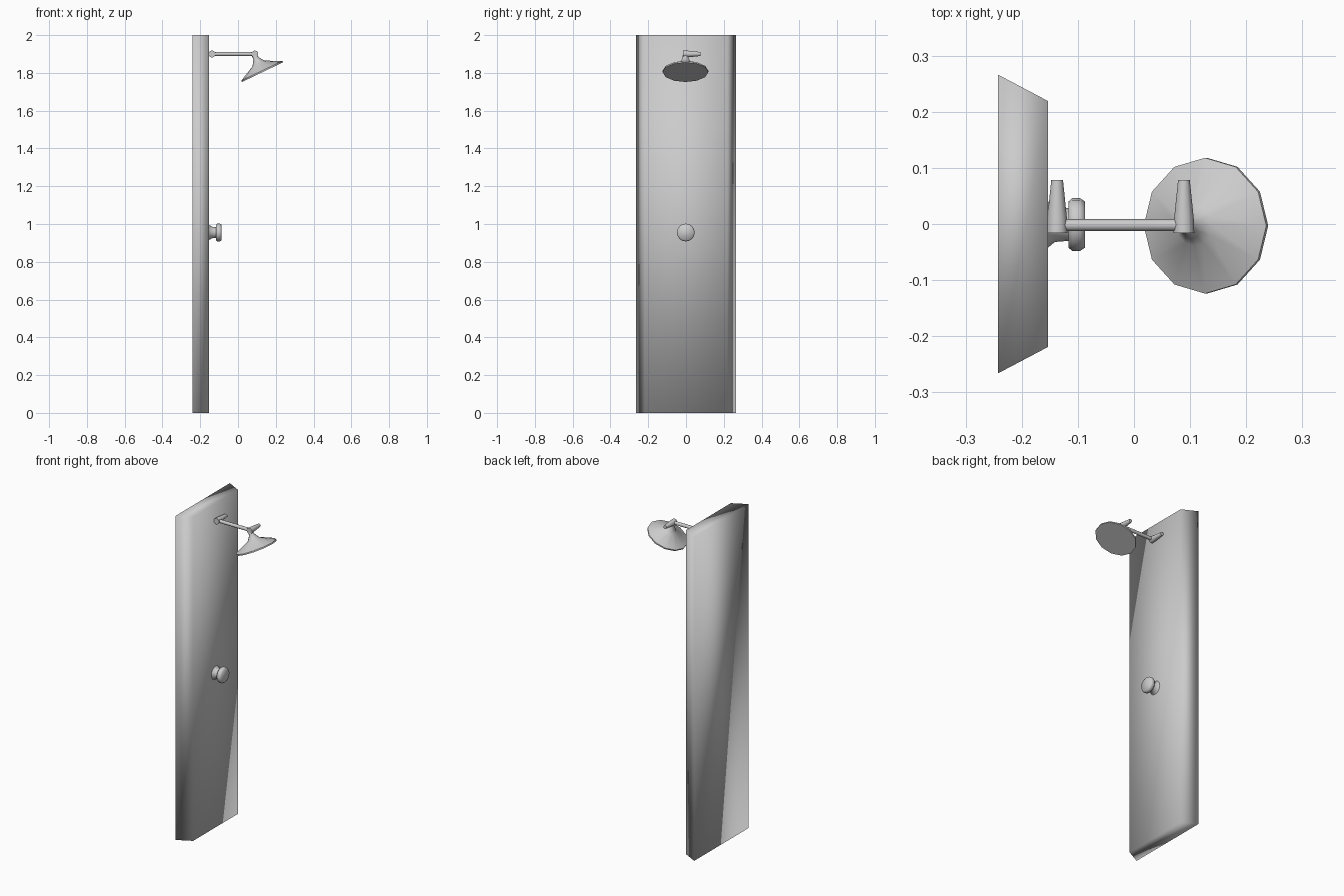
import bpy, bmesh, math
from mathutils import Vector

cube = bpy.data.objects.get("Cube")
if cube:
    bpy.data.objects.remove(cube, do_unlink=True)

grey = bpy.data.materials.new("plain grey")
grey.use_nodes = True
colour = (0.6, 0.6, 0.6, 1)
grey.diffuse_color = colour
grey.node_tree.nodes["Principled BSDF"].inputs["Base Color"].default_value = colour


def finish(name, bm, angle):
    """Turn a bmesh into a smooth-shaded object with edges sharp above the angle."""
    bmesh.ops.recalc_face_normals(bm, faces=bm.faces)
    mesh = bpy.data.meshes.new(name)
    bm.to_mesh(mesh)
    bm.free()
    mesh.materials.append(grey)
    obj = bpy.data.objects.new(name, mesh)
    bpy.context.collection.objects.link(obj)
    bpy.ops.object.select_all(action='DESELECT')
    obj.select_set(True)
    bpy.context.view_layer.objects.active = obj
    bpy.ops.object.shade_smooth_by_angle(angle=math.radians(angle))
    return obj


def lathe(name, origin, axis, profile, sides=12, angle=50):
    """Closed turned part: profile is (radius, distance along axis)."""
    bm = bmesh.new()
    axis = Vector(axis).normalized()
    side = Vector((0, 1, 0)) if abs(axis.y) < 0.9 else Vector((0, 0, 1))
    other = axis.cross(side)
    rings = []
    for r, d in profile:
        rings.append([bm.verts.new(Vector(origin) + axis * d
                                   + r * (side * math.cos(t) + other * math.sin(t)))
                      for t in (math.tau * i / sides for i in range(sides))])
    for a, b in zip(rings, rings[1:]):
        for i in range(sides):
            j = (i + 1) % sides
            bm.faces.new((a[i], a[j], b[j], b[i]))
    bm.faces.new(rings[0])
    bm.faces.new(rings[-1])
    return finish(name, bm, angle)


# Wall panel: tapered plan extruded upward, soft edges except around the back
bm = bmesh.new()
plan = [(-0.242, -0.266), (-0.153, -0.219), (-0.153, 0.219), (-0.242, 0.266)]
base = bm.faces.new([bm.verts.new((x, y, 0)) for x, y in plan])
top = bmesh.ops.extrude_face_region(bm, geom=[base])["geom"]
bmesh.ops.translate(bm, vec=(0, 0, 2),
                    verts=[v for v in top if isinstance(v, bmesh.types.BMVert)])
finish("wall_panel", bm, 100)

# Horizontal arm with a tapered peg crossing each end
lathe("shower_arm", (-0.137, -0.002, 1.9), (1, 0, 0), [(0.0105, 0), (0.0105, 0.226)])
for name, x in (("wall_peg", -0.137), ("head_peg", 0.089)):
    lathe(name, (x, 0, 1.9), (0, 1, 0),
          [(0.0185, -0.016), (0.0175, 0.01), (0.0105, 0.078)])

# Shower head: tilted cone with a thin rim and a neck up to the peg
lathe("shower_head", (0.130, -0.003, 1.804), (-0.43, 0, 0.9),
      [(0.121, 0), (0.121, 0.008), (0.036, 0.05), (0.024, 0.066), (0.016, 0.08), (0.014, 0.1)],
      angle=60)

# Control knob on a flared stem
lathe("control_knob", (-0.153, -0.001, 0.955), (1, 0, 0),
      [(0.041, 0), (0.031, 0.012), (0.029, 0.036), (0.041, 0.036), (0.047, 0.043),
       (0.047, 0.057), (0.041, 0.066)], sides=16, angle=60)
